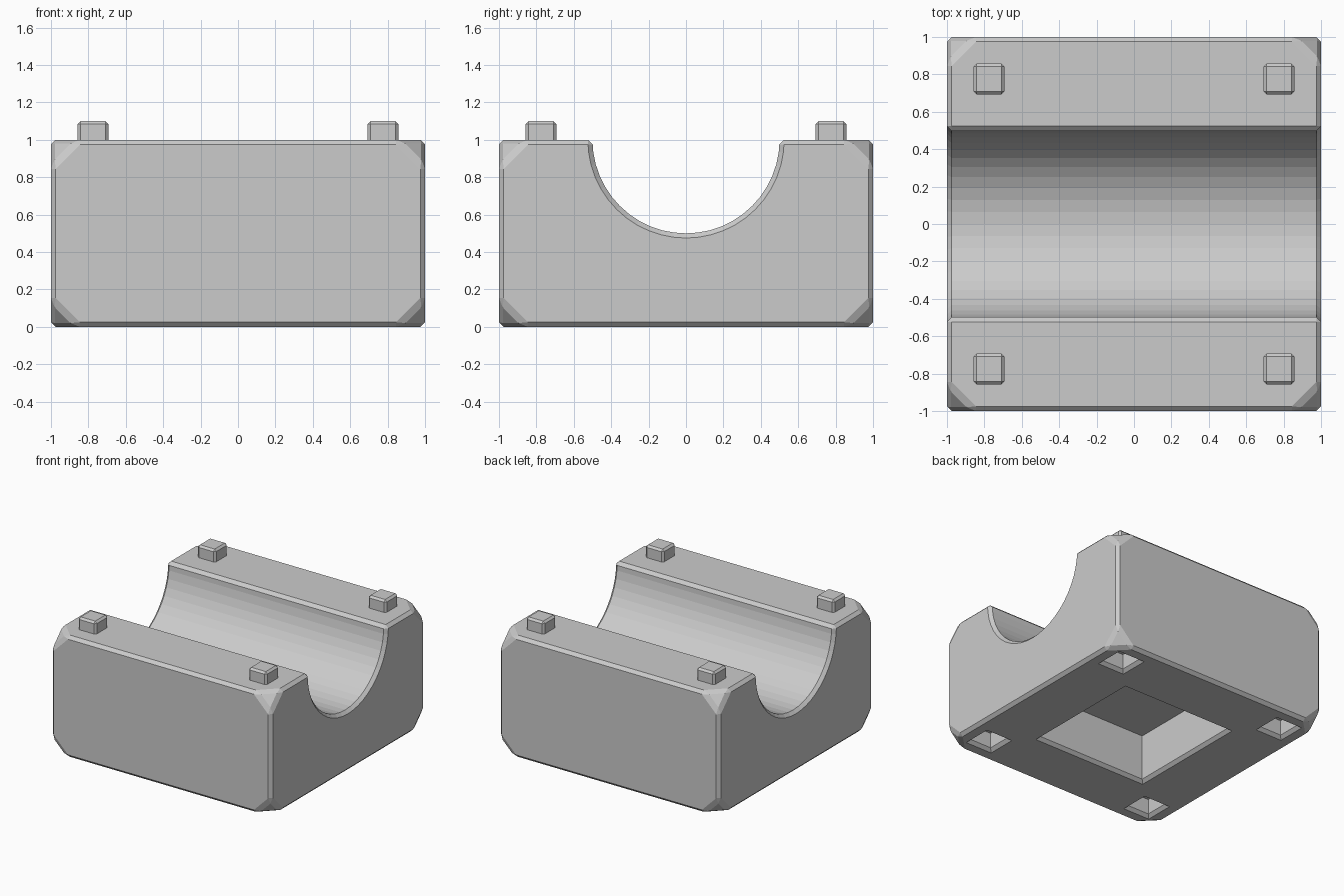
import bpy, bmesh
from math import sin, cos, pi
from itertools import product

if "Cube" in bpy.data.objects:
    bpy.data.objects.remove(bpy.data.objects["Cube"])

BEVEL = 0.025


def finish(bm, name):
    bmesh.ops.recalc_face_normals(bm, faces=bm.faces[:])
    mesh = bpy.data.meshes.new(name)
    bm.to_mesh(mesh)
    bm.free()
    ob = bpy.data.objects.new(name, mesh)
    bpy.context.collection.objects.link(ob)
    return ob


def chamfer_convex(bm, width):
    bmesh.ops.recalc_face_normals(bm, faces=bm.faces[:])
    edges = [e for e in bm.edges if e.is_convex and e.calc_face_angle(0) > 0.5]
    bmesh.ops.bevel(bm, geom=edges, offset=width, offset_type='OFFSET',
                    segments=1, profile=0.5, affect='EDGES', clamp_overlap=True)


# Block: side profile with the half-round channel, extruded along x
arc = [(0.5 * cos(i * pi / 24), 1 - 0.5 * sin(i * pi / 24)) for i in range(25)]
profile = [(-1, 1), (-1, 0), (1, 0), (1, 1)] + arc
bm = bmesh.new()
face = bm.faces.new([bm.verts.new((-1, y, z)) for y, z in profile])
ext = bmesh.ops.extrude_face_region(bm, geom=[face])
bmesh.ops.translate(bm, vec=(2, 0, 0),
                    verts=[v for v in ext['geom'] if isinstance(v, bmesh.types.BMVert)])
bmesh.ops.recalc_face_normals(bm, faces=bm.faces[:])

# Cut the eight corners diagonally, then chamfer every outer edge
for sx, sy, sz in product((-1, 1), repeat=3):
    bmesh.ops.bisect_plane(bm, geom=bm.verts[:] + bm.edges[:] + bm.faces[:],
                           plane_co=(sx * (1 - 0.145), sy, (sz + 1) / 2),
                           plane_no=(sx, sy, sz), clear_outer=True)
    bmesh.ops.holes_fill(bm, edges=[e for e in bm.edges if e.is_boundary], sides=0)
chamfer_convex(bm, BEVEL)
block = finish(bm, "channel_block")


# Square recesses in the underside, with flared rims
def recess(name, x, y, half, depth):
    bm = bmesh.new()
    rings = []
    for h, z in ((half + BEVEL + 0.01, -0.01), (half, BEVEL), (half, depth)):
        rings.append([bm.verts.new((x + h * a, y + h * b, z))
                      for a, b in ((-1, -1), (1, -1), (1, 1), (-1, 1))])
    for lo, hi in zip(rings, rings[1:]):
        for i in range(4):
            j = (i + 1) % 4
            bm.faces.new((lo[i], lo[j], hi[j], hi[i]))
    bm.faces.new(rings[0])
    bm.faces.new(rings[-1])
    cutter = finish(bm, name)
    cutter.hide_render = True
    cutter.hide_viewport = True
    mod = block.modifiers.new(name, 'BOOLEAN')
    mod.operation = 'DIFFERENCE'
    mod.solver = 'EXACT'
    mod.object = cutter


recess("centre_pocket_cutter", 0, 0, 0.5, 0.4)

# Pegs on top and matching sockets below
for sx, sy in product((-1, 1), repeat=2):
    x, y = sx * 0.775, sy * 0.775
    recess("socket_cutter", x, y, 0.097, 0.15)
    bm = bmesh.new()
    bmesh.ops.create_cube(bm, size=1)
    bmesh.ops.scale(bm, vec=(0.165, 0.165, 0.15), verts=bm.verts[:])
    bmesh.ops.translate(bm, vec=(x, y, 1.025), verts=bm.verts[:])
    chamfer_convex(bm, 0.016)
    finish(bm, "peg")
